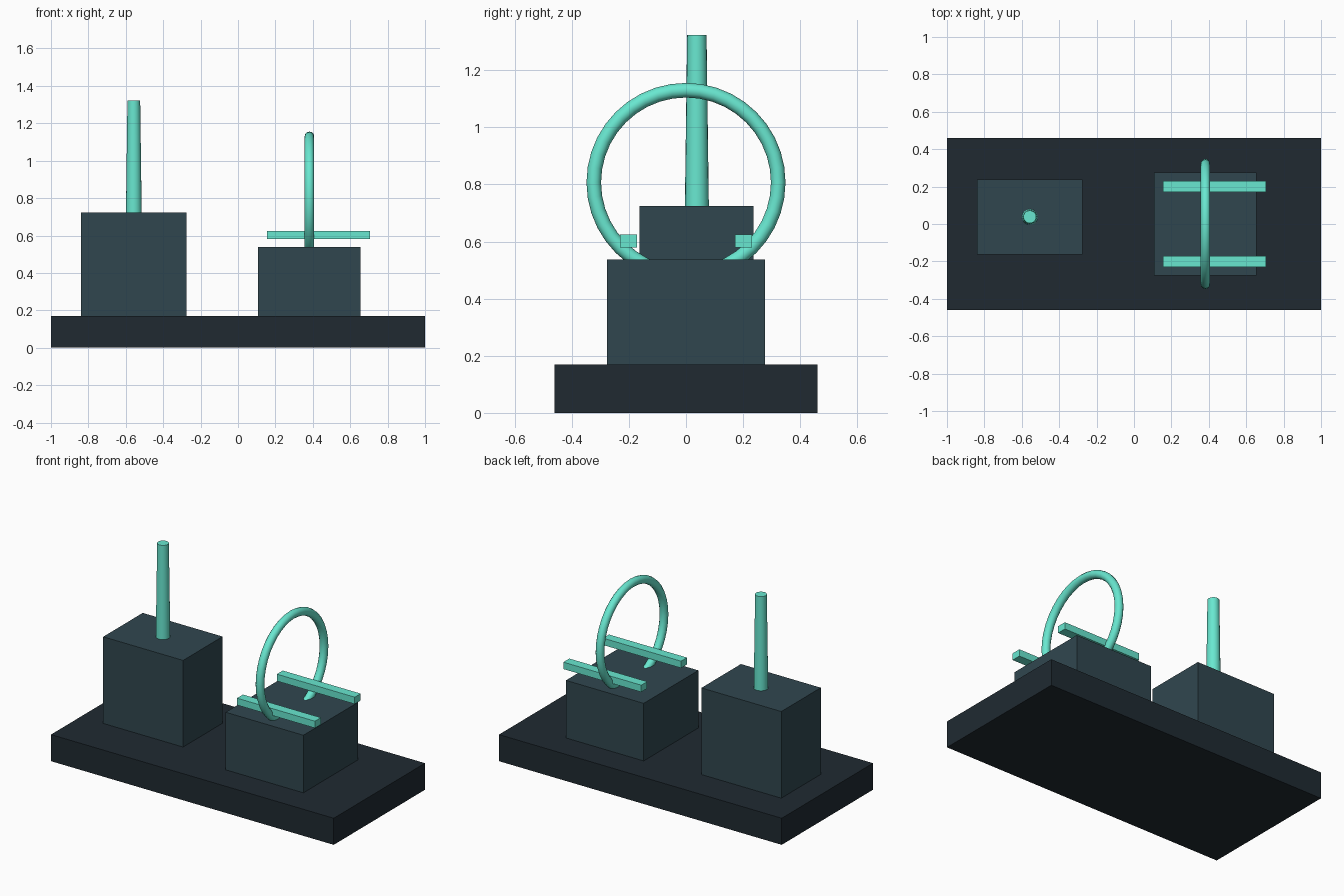
import bpy
import math

if "Cube" in bpy.data.objects:
    bpy.data.objects.remove(bpy.data.objects["Cube"])


def material(name, rgb):
    m = bpy.data.materials.new(name)
    m.diffuse_color = (*rgb, 1)
    m.use_nodes = True
    m.node_tree.nodes["Principled BSDF"].inputs["Base Color"].default_value = m.diffuse_color
    return m


DARK = material("dark_slate", (0.014, 0.023, 0.031))
SLATE = material("slate", (0.030, 0.062, 0.078))
TEAL = material("teal", (0.14, 0.80, 0.63))


def finish(name, mat, smooth=False):
    ob = bpy.context.object
    ob.name = name
    ob.data.materials.append(mat)
    if smooth:
        bpy.ops.object.shade_smooth_by_angle(angle=math.radians(40))
    return ob


def box(name, mat, x, y, z):
    """Box from (min, max) ranges on each axis."""
    bpy.ops.mesh.primitive_cube_add(size=1, location=[(r[0] + r[1]) / 2 for r in (x, y, z)])
    bpy.context.object.scale = [r[1] - r[0] for r in (x, y, z)]
    bpy.ops.object.transform_apply(location=False, rotation=False, scale=True)
    return finish(name, mat)


# Base slab and the two pedestals
box("base", DARK, (-1, 1), (-0.461, 0.461), (0, 0.17))
box("tall_pedestal", SLATE, (-0.84, -0.275), (-0.162, 0.237), (0.17, 0.724))
box("low_pedestal", SLATE, (0.106, 0.656), (-0.276, 0.276), (0.17, 0.538))

# Tapered rod on the tall pedestal
bpy.ops.mesh.primitive_cone_add(vertices=20, radius1=0.042, radius2=0.034, depth=0.6,
                                location=(-0.557, 0.038, 1.023))
finish("rod", TEAL, True)

# Upright ring sunk into the low pedestal
bpy.ops.mesh.primitive_torus_add(major_segments=40, minor_segments=12,
                                 major_radius=0.323, minor_radius=0.0255,
                                 location=(0.382, 0, 0.807), rotation=(0, math.pi / 2, 0))
finish("ring", TEAL, True)

# Pair of rails either side of the ring's foot
for side, label in ((-1, "front"), (1, "back")):
    y = side * 0.201
    box(label + "_rail", TEAL, (0.155, 0.706), (y - 0.03, y + 0.03), (0.58, 0.624))
